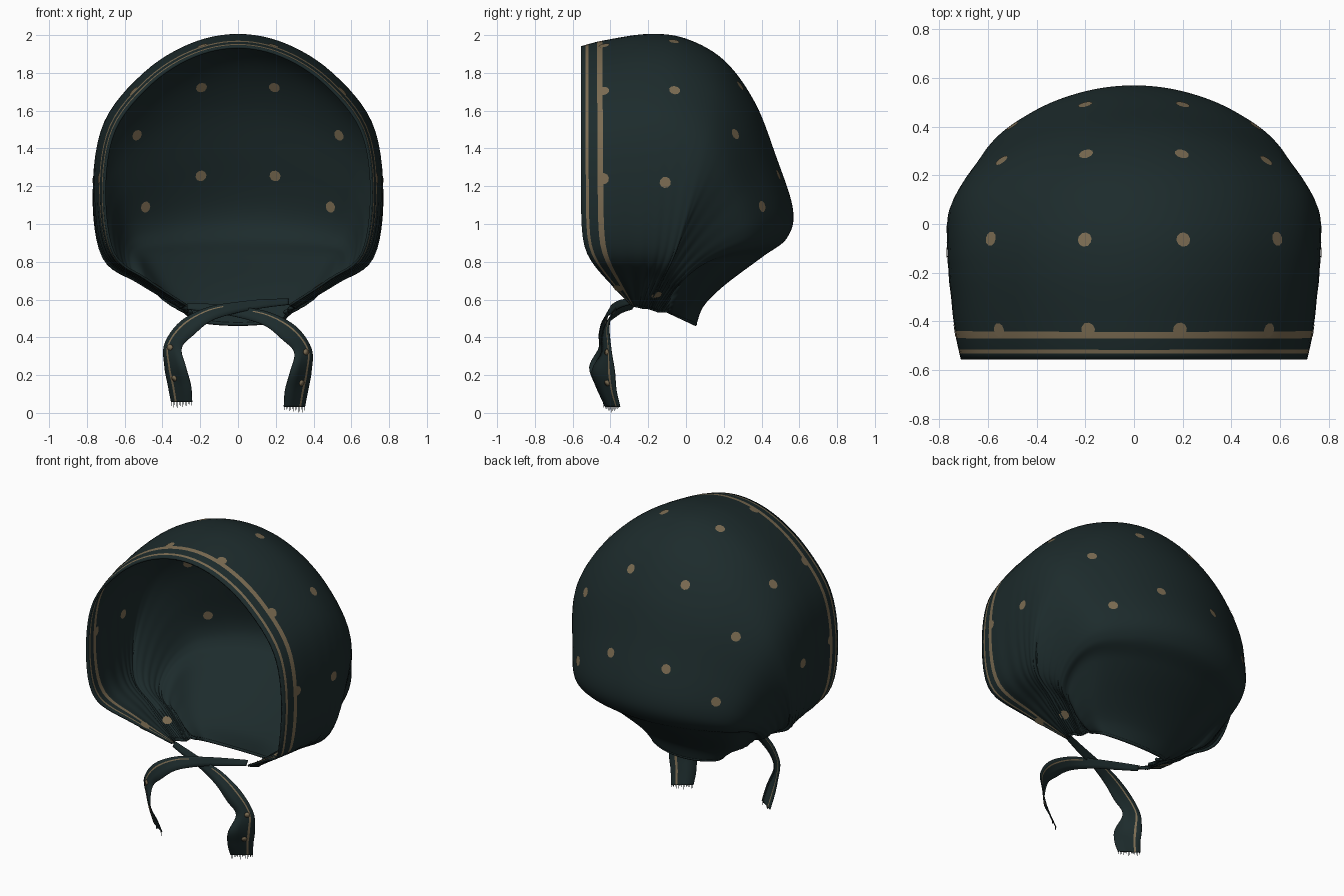
import bpy, bmesh, math
from mathutils import Vector
from mathutils.bvhtree import BVHTree

if "Cube" in bpy.data.objects:
    bpy.data.objects.remove(bpy.data.objects["Cube"])


def material(name, color):
    mat = bpy.data.materials.new(name)
    mat.use_nodes = True
    bsdf = mat.node_tree.nodes["Principled BSDF"]
    mat.diffuse_color = bsdf.inputs["Base Color"].default_value = (*color, 1)
    bsdf.inputs["Roughness"].default_value = 0.9
    return mat


CLOTH = material("dark teal cloth", (0.012, 0.024, 0.025))
GOLD = material("dull gold print", (0.2, 0.15, 0.085))


def make_object(name, bm, smooth=True):
    mesh = bpy.data.meshes.new(name)
    bm.to_mesh(mesh)
    bm.free()
    obj = bpy.data.objects.new(name, mesh)
    bpy.context.collection.objects.link(obj)
    mesh.materials.append(CLOTH)
    mesh.materials.append(GOLD)
    for p in mesh.polygons:
        p.use_smooth = smooth
    return obj


def spline(keys, u):
    """Point on a smooth curve through evenly numbered keys."""
    last = len(keys) - 1
    i = min(int(u), last - 1)
    f = u - i
    a, b, c, d = (keys[max(0, min(last, j))] for j in range(i - 1, i + 3))
    return [q + f * (r - p) / 2 + f * f * (p - 2.5 * q + 2 * r - s / 2)
            + f ** 3 * (1.5 * (q - r) + (s - p) / 2)
            for p, q, r, s in zip(a, b, c, d)]


def grid(bm, rows, rule):
    """Skin rows of points; rule(i, j) gives the material index."""
    verts = [[bm.verts.new(p) for p in row] for row in rows]
    for i in range(len(rows) - 1):
        for j in range(len(rows[0]) - 1):
            quad = (verts[i][j], verts[i + 1][j], verts[i + 1][j + 1], verts[i][j + 1])
            bm.faces.new(quad).material_index = rule(i, j)


# Hood: arches from one side of the neck, over the crown, to the other side.
# Each key: crown y, crown z, neck y, neck z, half width, front bow, rear bow
ARCHES = [
    (-.555, 1.935, -.29, .57, .705, 1, 0),
    (-.44, 1.965, -.275, .57, .73, .95, 0),
    (-.2, 2.0, -.25, .565, .755, .7, 0),
    (0, 1.975, -.23, .56, .762, .4, 0),
    (.2, 1.86, -.21, .56, .76, .2, 0),
    (.36, 1.64, -.19, .555, .735, 0, .1),
    (.47, 1.36, -.175, .55, .68, 0, .25),
    (.56, 1.08, -.16, .545, .625, 0, .45),
    (.53, .93, -.145, .54, .58, 0, .65),
    (.4, .83, -.13, .54, .51, 0, .85),
    (.2, .68, -.12, .54, .4, 0, .6),
    (.09, .57, -.11, .54, .31, 0, .3),
    (.05, .47, -.1, .54, .25, 0, 0),
]
NECK = .275
# Half arch outline: fraction of the rise, fraction of the half width
HALF = [(0, .38), (.1, .68), (.2, .93), (.44, 1), (.68, .925), (.86, .65), (.965, .33), (1, 0)]
OUTLINE = HALF + [(t, -x) for t, x in reversed(HALF[:-1])]
STEPS = 84


def hood_point(v, u):
    ry, rz, ny, nz, width, front, rear = spline(ARCHES, v)
    t, x = spline(OUTLINE, u)
    t = min(max(t, 0), 1)
    ramp = 4.8 * t
    bow = ramp / (1 + ramp ** 6) ** (1 / 6)
    rise = 1 - (1 - t) ** 4
    y = ny + (ry - ny) * (t + (bow - t) * front)
    z = nz + (rz - nz) * (t + (rise - t) * rear)
    gather = math.copysign((NECK - .38 * width) * (1 - t) ** 8, x)
    pleat = 1 + .014 * math.exp(-6 * t) * math.sin(11 * v) * min(v, 1)
    return Vector(((x * width + gather) * pleat, y, z))


columns = [0, .33, .48, .82, .99] + [1.1 + k * .1 for k in range(110)]
rows = [[hood_point(v, j * 14 / STEPS) for j in range(STEPS + 1)] for v in columns]
bm = bmesh.new()
grid(bm, rows, lambda i, j: 1 if i in (1, 3) else 0)
bmesh.ops.recalc_face_normals(bm, faces=bm.faces)
surface = BVHTree.FromBMesh(bm)
hood = make_object("bonnet_hood", bm)
shell = hood.modifiers.new("thickness", 'SOLIDIFY')
shell.thickness = .012
shell.offset = 0


# Printed dots, laid on both faces of the cloth
def add_dot(bm, tree, near, radius, gap):
    spot, normal, _, _ = tree.find_nearest(near)
    side = normal.orthogonal().normalized()
    up = normal.cross(side)
    for sign in (1, -1):
        ring = []
        for k in range(10):
            a = k * math.tau / 10
            p = spot + radius * (side * math.cos(a) + up * math.sin(a))
            base = tree.find_nearest(p)[0]
            ring.append(bm.verts.new(base + normal * gap * sign))
        face = bm.faces.new(ring[::sign])
        face.material_index = 1


DOTS = [
    (.2, -.065, 1.96), (.59, -.06, 1.71), (.75, -.11, 1.22),
    (.2, .3, 1.74), (.55, .27, 1.48), (.2, .49, 1.26), (.49, .39, 1.09),
    (.19, -.435, 1.95), (.55, -.435, 1.7), (.72, -.435, 1.24),
    (.4, -.16, .64), (.43, -.36, .66),
]
bm = bmesh.new()
for x, y, z in DOTS:
    for s in (1, -1):
        add_dot(bm, surface, Vector((x * s, y, z)), .03, .009)
make_object("hood_dots", bm, False)

# Ties: ribbon centre and half-width vector, crossing under the chin
RIBBON = [
    (-.27, -.28, .565, 0, .01, .015),
    (-.14, -.33, .555, 0, .01, .022),
    (0, -.37, .535, 0, .01, .028),
    (.15, -.41, .5, .01, .02, .035),
    (.27, -.43, .425, .035, .02, .035),
    (.345, -.425, .33, .045, .025, .01),
    (.335, -.44, .22, .055, .06, 0),
    (.312, -.42, .12, .06, .048, 0),
    (.3, -.39, .032, .055, .038, 0),
]
ACROSS = [-1, -.2, .45, .62, 1]


def ribbon_row(u, s):
    x, y, z, a, b, c = spline(RIBBON, u)
    lift = .025 if s < 0 else 0
    centre = Vector((x * s, y - lift * .5, z + lift))
    return [centre + Vector((a * s, b, c)) * w for w in ACROSS]


for s, label in ((1, "left"), (-1, "right")):
    bm = bmesh.new()
    rows = [ribbon_row(i / 6, s) for i in range(49)]
    grid(bm, rows, lambda i, j: 1 if j == 2 and i > 14 else 0)
    bmesh.ops.recalc_face_normals(bm, faces=bm.faces)
    tree = BVHTree.FromBMesh(bm)
    for u in (5.1, 6.6):
        row = ribbon_row(u, s)
        add_dot(bm, tree, row[1].lerp(row[2], .7), .016, .005)
    tie = make_object(label + "_tie", bm)
    tie.modifiers.new("thickness", 'SOLIDIFY').thickness = .006

    # Frayed threads at the ribbon end
    bm = bmesh.new()
    start, end = rows[-1][0], rows[-1][-1]
    for k in range(14):
        p = start.lerp(end, (k + .2) / 14)
        q = start.lerp(end, (k + .65) / 14)
        tip = p.lerp(q, .5) - Vector((0, 0, .032 - .008 * (k % 3)))
        bm.faces.new([bm.verts.new(c) for c in (p, q, tip)])
    make_object(label + "_tie_fringe", bm, False)

# Gathered neck cord following the hood's lower edge
path = [hood_point(v, 0) for v in columns[5::4]]
path += [hood_point(12, k / 4) for k in range(29)]
path += [Vector((-p.x, p.y, p.z)) for p in reversed(path)]
curve = bpy.data.curves.new("neck_cord", 'CURVE')
curve.dimensions = '3D'
curve.bevel_depth = .01
curve.bevel_resolution = 1
line = curve.splines.new('POLY')
line.points.add(len(path) - 1)
for point, p in zip(line.points, path):
    point.co = (*p, 1)
curve.materials.append(CLOTH)
bpy.context.collection.objects.link(bpy.data.objects.new("neck_cord", curve))
